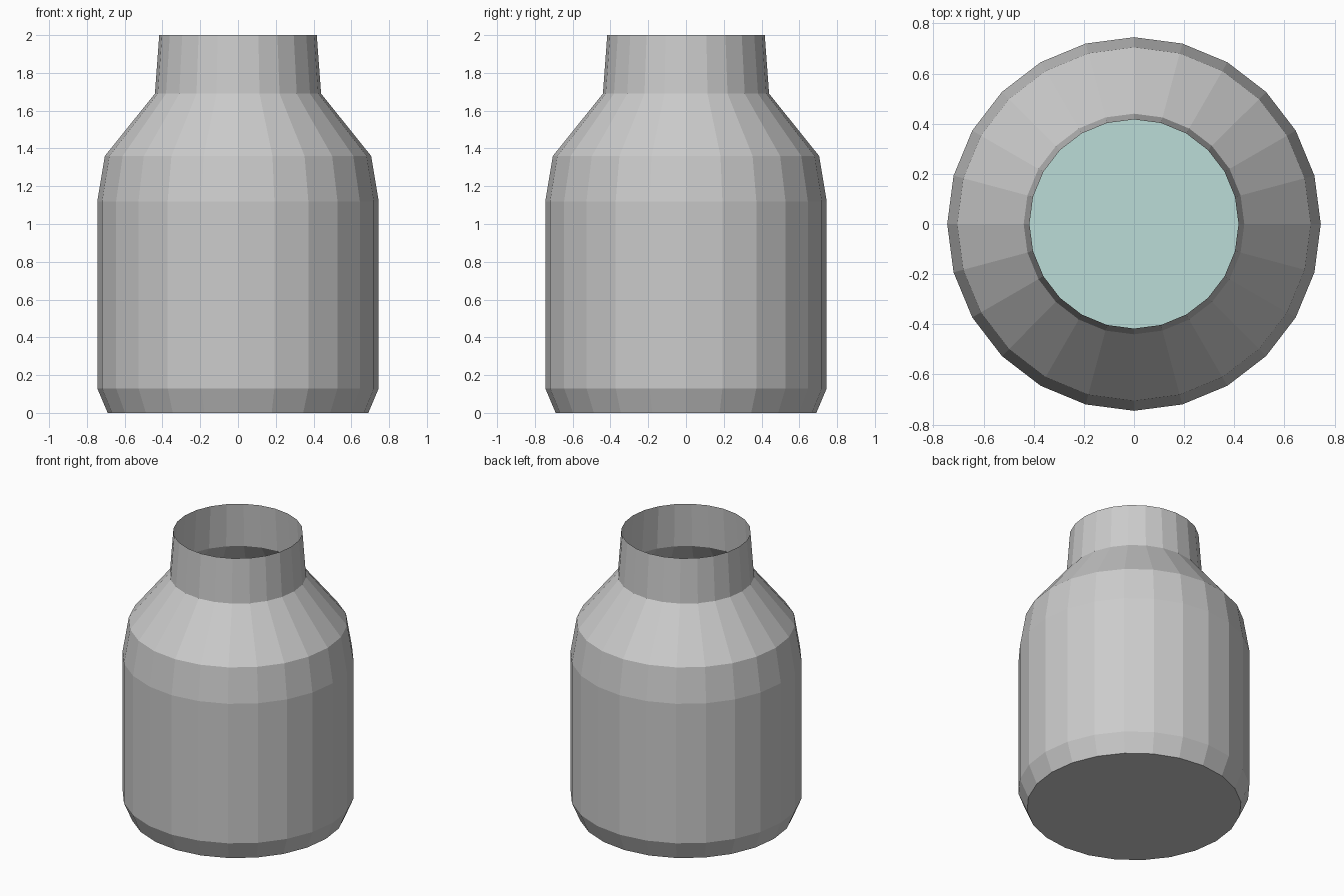
import bpy, bmesh
from math import cos, sin, pi

if "Cube" in bpy.data.objects:
    bpy.data.objects.remove(bpy.data.objects["Cube"])

SIDES = 24


def ring(bm, radius, z):
    return [bm.verts.new((radius * cos(2 * pi * i / SIDES),
                          radius * sin(2 * pi * i / SIDES), z))
            for i in range(SIDES)]


def make_object(name, bm):
    mesh = bpy.data.meshes.new(name)
    bm.to_mesh(mesh)
    bm.free()
    obj = bpy.data.objects.new(name, mesh)
    bpy.context.collection.objects.link(obj)
    return obj


# Bottle shell: thin, open at the neck, closed at the base
profile = [(0.69, 0), (0.745, 0.13), (0.745, 1.12),
           (0.705, 1.36), (0.44, 1.69), (0.417, 2.0)]
bm = bmesh.new()
rings = [ring(bm, r, z) for r, z in profile]
bm.faces.new(rings[0][::-1])
for low, high in zip(rings, rings[1:]):
    for i in range(SIDES):
        j = (i + 1) % SIDES
        bm.faces.new((low[i], low[j], high[j], high[i]))
make_object("bottle", bm)

# Liquid surface seen through the neck
bm = bmesh.new()
bm.faces.new(ring(bm, 0.742, 1.12))
liquid = make_object("liquid_surface", bm)
teal = bpy.data.materials.new("teal_liquid")
teal.diffuse_color = (0.5, 0.72, 0.68, 1)
teal.use_nodes = True
teal.node_tree.nodes["Principled BSDF"].inputs["Base Color"].default_value = teal.diffuse_color
liquid.data.materials.append(teal)
